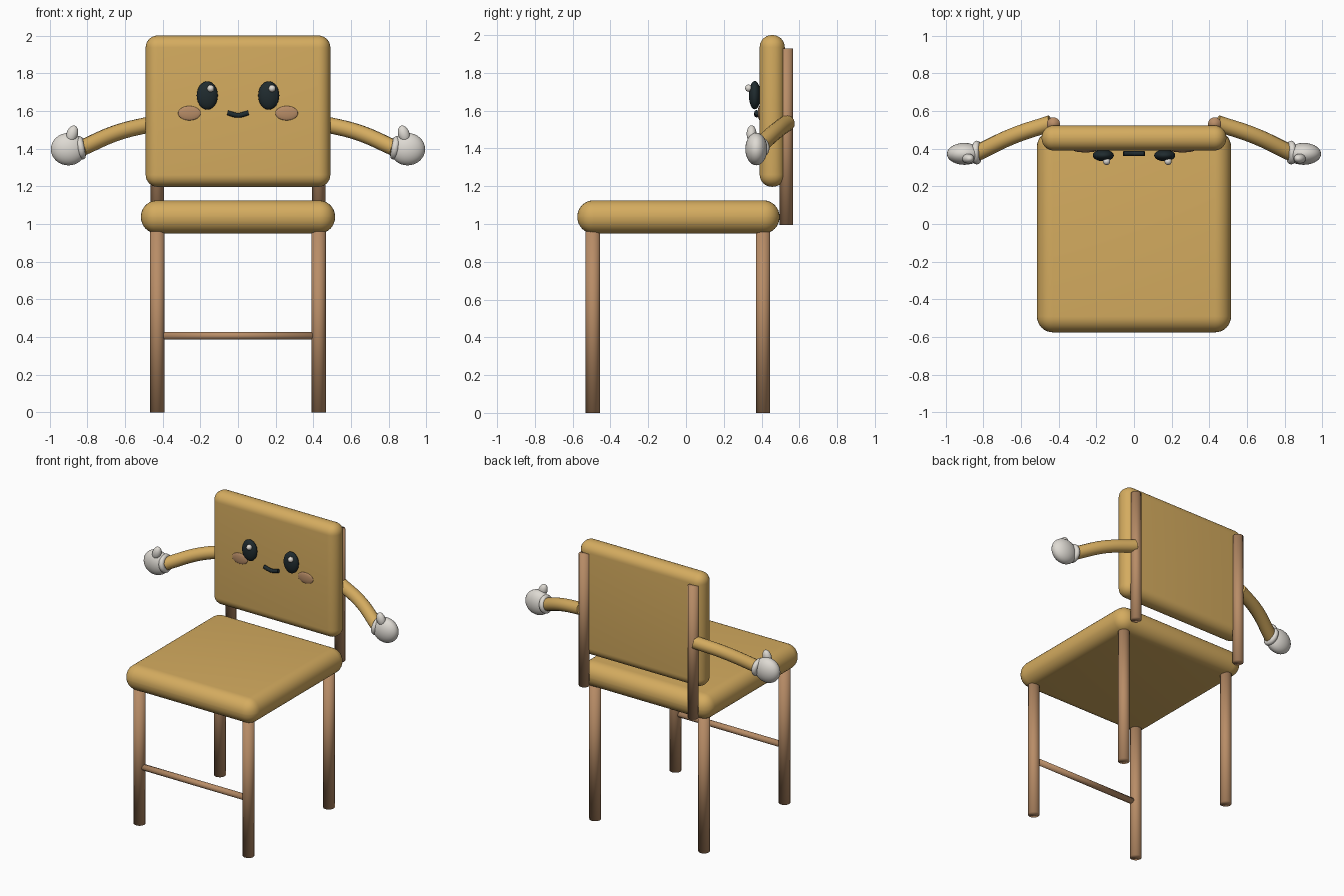
import bpy
import math

if "Cube" in bpy.data.objects:
    bpy.data.objects.remove(bpy.data.objects["Cube"])


def material(name, r, g, b):
    m = bpy.data.materials.new(name)
    m.diffuse_color = (r, g, b, 1)
    m.use_nodes = True
    m.node_tree.nodes["Principled BSDF"].inputs["Base Color"].default_value = m.diffuse_color
    return m


TAN = material("tan cushion", 0.66, 0.41, 0.115)
WOOD = material("brown wood", 0.48, 0.265, 0.135)
WHITE = material("off white", 0.73, 0.70, 0.65)
DARK = material("near black", 0.014, 0.024, 0.028)


def finish(name, mat):
    ob = bpy.context.object
    ob.name = name
    ob.data.materials.clear()
    ob.data.materials.append(mat)
    bpy.ops.object.shade_smooth()
    return ob


def cushion(name, lo, hi, radius):
    """Box between two corners with fully rounded edges."""
    bpy.ops.mesh.primitive_cube_add(size=1, location=[(a + b) / 2 for a, b in zip(lo, hi)])
    ob = bpy.context.object
    ob.scale = [b - a for a, b in zip(lo, hi)]
    bpy.ops.object.transform_apply(location=False, rotation=False, scale=True)
    bev = ob.modifiers.new("round", 'BEVEL')
    bev.width = radius
    bev.segments = 8
    return finish(name, TAN)


def rod(name, loc, radius, length, rot=(0, 0, 0)):
    bpy.ops.mesh.primitive_cylinder_add(vertices=24, radius=radius, depth=length,
                                        location=loc, rotation=rot)
    return finish(name, WOOD)


def ball(name, loc, radii, mat, rot=(0, 0, 0)):
    bpy.ops.mesh.primitive_uv_sphere_add(segments=28, ring_count=16, radius=1,
                                         location=loc, rotation=rot)
    bpy.context.object.scale = radii
    return finish(name, mat)


def tube(name, points, radius, mat):
    """Round tube with capped ends along a smooth path."""
    cu = bpy.data.curves.new(name, 'CURVE')
    cu.dimensions = '3D'
    cu.bevel_depth = radius
    cu.bevel_resolution = 5
    cu.use_fill_caps = True
    cu.resolution_u = 8
    sp = cu.splines.new('BEZIER')
    sp.bezier_points.add(len(points) - 1)
    for bp, p in zip(sp.bezier_points, points):
        bp.co = p
        bp.handle_left_type = bp.handle_right_type = 'AUTO'
    ob = bpy.data.objects.new(name, cu)
    bpy.context.collection.objects.link(ob)
    bpy.ops.object.select_all(action='DESELECT')
    ob.select_set(True)
    bpy.context.view_layer.objects.active = ob
    bpy.ops.object.convert(target='MESH')
    ob = finish(name, mat)
    bpy.ops.object.shade_smooth_by_angle(angle=math.radians(40))
    return ob


# Seat and backrest
cushion("seat", (-0.515, -0.575, 0.95), (0.515, 0.495, 1.125), 0.085)
cushion("backrest", (-0.49, 0.39, 1.197), (0.49, 0.523, 2.0), 0.064)

# Bar between the front legs
rod("front_bar", (0, -0.493, 0.407), 0.021, 0.82, (0, math.pi / 2, 0))

for side, s in (("left", -1), ("right", 1)):
    # Legs and back posts
    rod(side + "_front_leg", (s * 0.428, -0.493, 0.49), 0.038, 0.98)
    rod(side + "_back_leg", (s * 0.428, 0.408, 0.49), 0.038, 0.98)
    rod(side + "_back_post", (s * 0.428, 0.531, 1.4625), 0.035, 0.935)

    # Arm
    tube(side + "_arm", [(s * 0.44, 0.535, 1.535), (s * 0.64, 0.468, 1.485),
                         (s * 0.83, 0.378, 1.403)], 0.043, TAN)

    # Glove: palm, cuff and thumb
    ball(side + "_hand", (s * 0.9, 0.372, 1.397), (0.093, 0.058, 0.086), WHITE)
    bpy.ops.mesh.primitive_torus_add(major_radius=0.044, minor_radius=0.019,
                                     major_segments=28, minor_segments=12,
                                     location=(s * 0.834, 0.379, 1.404),
                                     rotation=(0, s * math.radians(100), 0))
    finish(side + "_cuff", WHITE)
    ball(side + "_thumb", (s * 0.88, 0.347, 1.477), (0.03, 0.026, 0.047), WHITE,
         (0, -s * math.radians(18), 0))

    # Eye with highlight, and cheek
    ball(side + "_eye", (s * 0.163, 0.364, 1.682), (0.056, 0.031, 0.075), DARK)
    ball(side + "_eye_highlight", (s * 0.163 + 0.018, 0.332, 1.719),
         (0.019, 0.019, 0.019), WHITE)
    ball(side + "_cheek", (s * 0.258, 0.39, 1.588), (0.06, 0.01, 0.038), WOOD)

# Smiling mouth
tube("mouth", [(-0.056, 0.374, 1.59), (0, 0.374, 1.577), (0.056, 0.374, 1.59)], 0.013, DARK)
